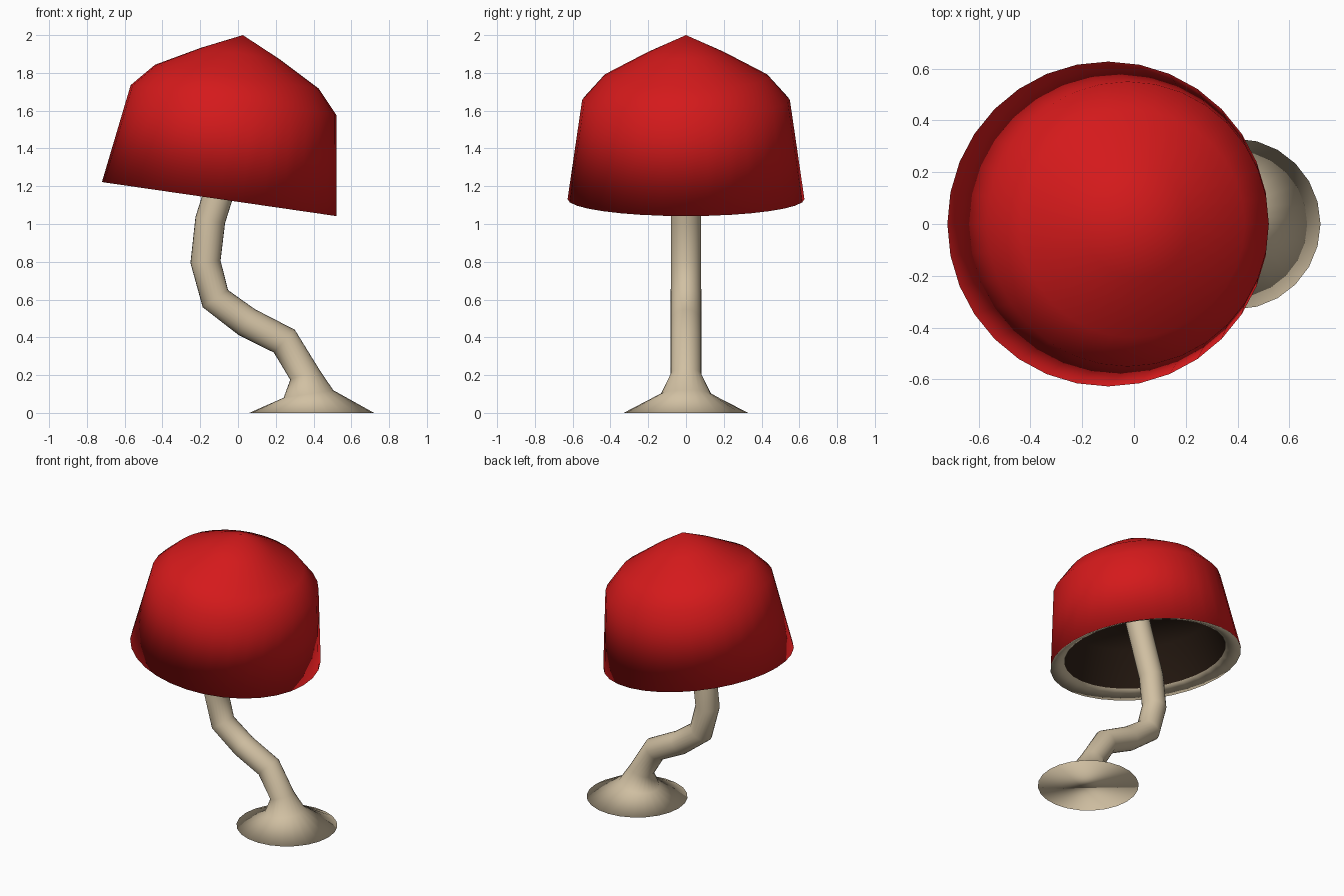
import bpy, bmesh, math
from mathutils import Vector

if "Cube" in bpy.data.objects:
    bpy.data.objects.remove(bpy.data.objects["Cube"])


def material(name, rgb):
    m = bpy.data.materials.new(name)
    m.diffuse_color = (*rgb, 1)
    m.use_nodes = True
    m.node_tree.nodes["Principled BSDF"].inputs["Base Color"].default_value = m.diffuse_color
    return m


RED = material("cap red", (0.66, 0.010, 0.011))
CREAM = material("stem cream", (0.64, 0.53, 0.365))
BROWN = material("dark brown", (0.027, 0.014, 0.008))


def loft(name, rings, sides, mats, band_mats=None, cap_start=False):
    """Skin circles given as (centre, axis in the xz plane, radius); radius 0 is a tip."""
    bm = bmesh.new()
    loops = []
    for c, axis, r in rings:
        if r == 0:
            loops.append([bm.verts.new(c)] * sides)
            continue
        u = Vector((axis.z, 0, -axis.x))
        loops.append([bm.verts.new(c + r * (u * math.cos(a) + Vector((0, math.sin(a), 0))))
                      for a in (2 * math.pi * i / sides for i in range(sides))])
    for band, (lo, hi) in enumerate(zip(loops, loops[1:])):
        for i in range(sides):
            j = (i + 1) % sides
            f = bm.faces.new(list(dict.fromkeys((lo[i], lo[j], hi[j], hi[i]))))
            f.material_index = band_mats[band] if band_mats else 0
    if cap_start:
        bm.faces.new(loops[0][::-1])
    for f in bm.faces:
        f.smooth = True
    me = bpy.data.meshes.new(name)
    bm.to_mesh(me)
    bm.free()
    for m in mats:
        me.materials.append(m)
    ob = bpy.data.objects.new(name, me)
    bpy.context.collection.objects.link(ob)
    return ob


# Tilted hollow cap: (radius, height along the cap axis) from hollow to lip to tip
RIM = Vector((-0.10, 0, 1.132))
AXIS = Vector((0.18, 0, 1.24)).normalized()
profile = [(0, 0.33), (0.48, 0.30), (0.53, 0.04), (0.627, 0),
           (0.55, 0.53), (0.438, 0.655), (0.208, 0.78), (0, 0.877)]
loft("cap", [(RIM + AXIS * h, AXIS, r) for r, h in profile], 32,
     [RED, CREAM, BROWN], [2, 2, 1, 0, 0, 0, 0])

# Bent stem with a flared foot: (x, z, radius), each ring tilted across the bend
path = [(0.39, 0, 0.33), (0.373, 0.10, 0.133), (0.352, 0.205, 0.081), (0.245, 0.38, 0.082),
        (0.047, 0.48, 0.081), (-0.12, 0.605, 0.081), (-0.172, 0.80, 0.08),
        (-0.147, 1.02, 0.08), (-0.05, 1.33, 0.08), (-0.02, 1.43, 0.08)]
pts = [Vector((x, 0, z)) for x, z, r in path]
rings = []
for i, (x, z, r) in enumerate(path):
    if i == 0:
        axis = Vector((0, 0, 1))
    elif i == 1:
        axis = Vector((-0.15, 0, 1)).normalized()
    else:
        before = (pts[i] - pts[i - 1]).normalized()
        after = pts[min(i + 1, len(pts) - 1)] - pts[i]
        axis = (before + after.normalized()).normalized()
    rings.append((pts[i], axis, r))
loft("stem", rings, 24, [CREAM], cap_start=True)
